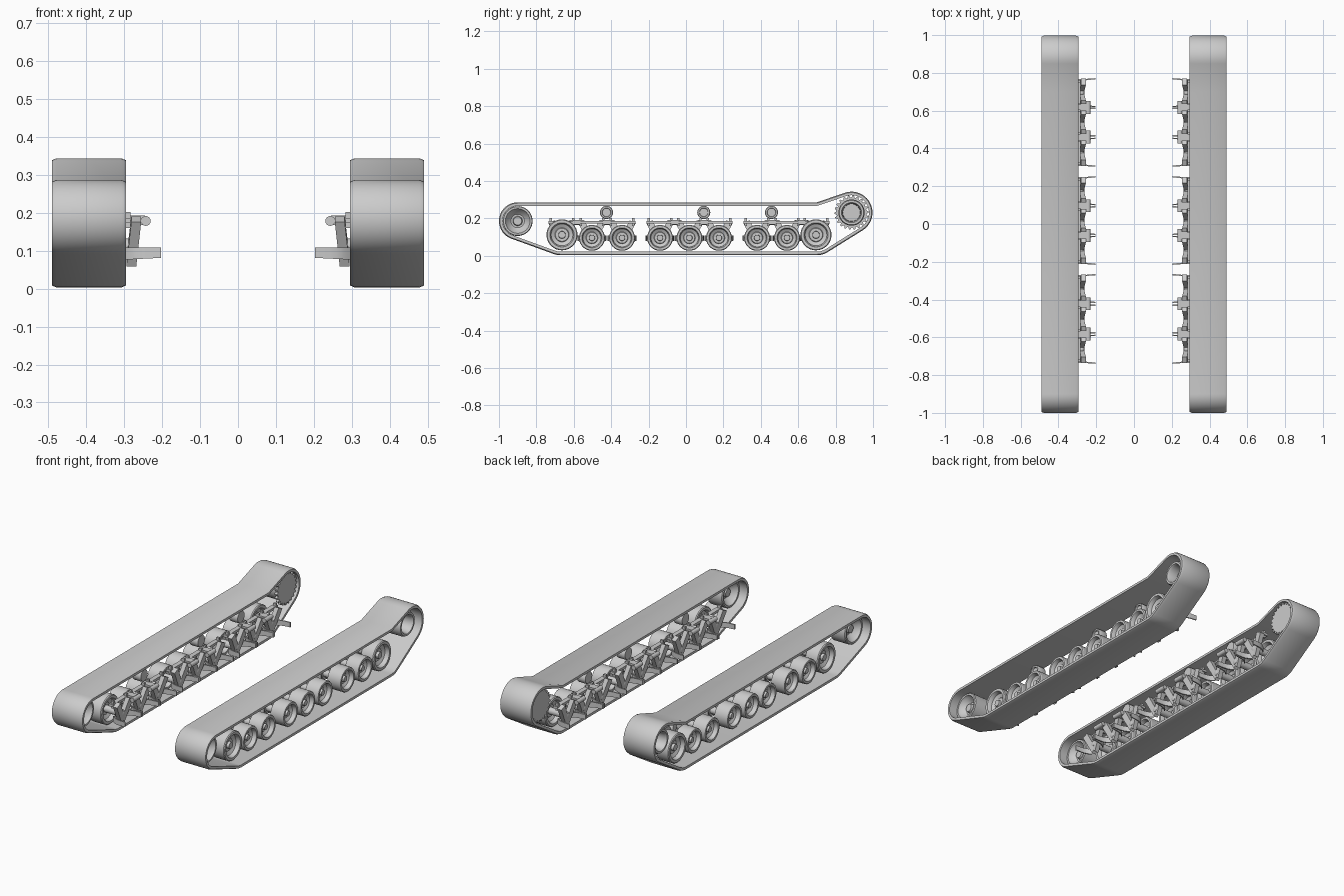
import bpy, bmesh, math
from mathutils import Vector

old = bpy.data.objects.get("Cube")
if old:
    bpy.data.objects.remove(old, do_unlink=True)

grey = bpy.data.materials.new("plain_grey")
grey.use_nodes = True
COL = (0.6, 0.6, 0.6, 1)
grey.diffuse_color = COL
grey.node_tree.nodes["Principled BSDF"].inputs["Base Color"].default_value = COL


def finish(name, bm):
    """Turn a left-hand mesh into an object mirrored to the other side."""
    bmesh.ops.recalc_face_normals(bm, faces=bm.faces[:])
    for f in bm.faces:
        f.smooth = True
    for e in bm.edges:
        e.smooth = e.calc_face_angle(0) < 0.55
    mesh = bpy.data.meshes.new(name)
    bm.to_mesh(mesh)
    bm.free()
    mesh.materials.append(grey)
    ob = bpy.data.objects.new(name, mesh)
    bpy.context.collection.objects.link(ob)
    mod = ob.modifiers.new("mirror", "MIRROR")
    mod.use_mirror_merge = False
    return ob


def skin(bm, rings, closed=False):
    """Join equal vertex rings with quads."""
    rings = [[bm.verts.new(p) for p in r] for r in rings]
    n = len(rings[0])
    last = len(rings) if closed else len(rings) - 1
    for i in range(last):
        a, b = rings[i], rings[(i + 1) % len(rings)]
        for j in range(n):
            k = (j + 1) % n
            bm.faces.new((a[j], a[k], b[k], b[j]))
    if not closed:
        bm.faces.new(rings[0])
        bm.faces.new(rings[-1])


def lathe(bm, y, z, profile, seg=32, tooth=0):
    """Spin (x, radius) points about an axis along x; tooth drops some radii."""
    def ring(x, r):
        pts = []
        for i in range(seg):
            a = math.tau * i / seg
            q = r - (tooth if i % 4 > 1 else 0)
            pts.append((x, y + q * math.cos(a), z + q * math.sin(a)))
        return pts
    skin(bm, [ring(x, r) for x, r in profile])


def prism(bm, pts, shift):
    shift = Vector(shift)
    skin(bm, [[Vector(p) for p in pts], [Vector(p) + shift for p in pts]])


def box(bm, x0, x1, y0, y1, z0, z1):
    prism(bm, [(x0, y0, z0), (x1, y0, z0), (x1, y1, z0), (x0, y1, z0)], (0, 0, z1 - z0))


# Track belt: tangent lines and arcs around circles (y, z, radius)
IDLER, SPROCKET = (-0.9, 0.186, 0.1), (0.885, 0.231, 0.112)
circles = [(-0.67, 0.11, 0.107), (0.7, 0.11, 0.107), SPROCKET, (0.7, 0.286, 0), IDLER]


def tangent_angle(a, b):
    dy, dz = b[0] - a[0], b[1] - a[1]
    return math.atan2(dz, dy) - math.acos((a[2] - b[2]) / math.hypot(dy, dz))


belt = []
for i, c in enumerate(circles):
    a0 = tangent_angle(circles[i - 1], c)
    a1 = tangent_angle(c, circles[(i + 1) % len(circles)])
    turn = (a1 - a0 + math.pi) % math.tau - math.pi
    if c[2] > 0 and turn < 0:
        turn += math.tau
    steps = max(2, int(abs(turn) / 0.14))
    if c[2] == 0:
        belt.append((c, a0 + turn / 2))
    else:
        belt += [(c, a0 + turn * s / steps) for s in range(steps + 1)]

section = [(0.295, 0.005), (0.307, 0), (0.478, 0), (0.49, 0.005), (0.49, 0.019), (0.295, 0.019)]
bm = bmesh.new()
skin(bm, [[(x, c[0] + (c[2] - d) * math.cos(a), c[1] + (c[2] - d) * math.sin(a))
           for x, d in section] for c, a in belt], closed=True)
finish("track_belt", bm)


# Road wheels: dished on both sides, with hub
def wheel(bm, y, z, r):
    half = [(0.028, 0.12), (0.028, 0.22), (0.014, 0.24), (0.014, 0.42), (0.008, 0.46),
            (0.018, 0.7), (0.036, 0.74), (0.042, 0.78), (0.042, 0.95), (0.037, 1)]
    prof = [(0.392 + x, r * k) for x, k in half]
    prof += [(0.392 - x, r * k) for x, k in reversed(half)]
    lathe(bm, y, z, prof)


groups = [(-0.663, -0.503, -0.342), (-0.139, 0.018, 0.176), (0.38, 0.54, 0.695)]
ends = (groups[0][0], groups[2][2])
bm = bmesh.new()
for g in groups:
    for y in g:
        big = y in ends
        wheel(bm, y, 0.112 if big else 0.096, 0.083 if big else 0.069)
finish("road_wheels", bm)

# Axles reach inward through each wheel to a domed cap
bm = bmesh.new()
for g in groups:
    for y in g:
        z = 0.112 if y in ends else 0.096
        lathe(bm, y, z, [(0.262, 0.008), (0.265, 0.015), (0.273, 0.02), (0.37, 0.02)], 20)
finish("wheel_axles", bm)

# Front idler wheel
bm = bmesh.new()
y, z = IDLER[:2]
half = [(0.03, 0.012), (0.03, 0.022), (0.012, 0.026), (0.012, 0.036), (0.034, 0.06),
        (0.05, 0.066), (0.05, 0.076), (0.045, 0.08)]
lathe(bm, y, z, [(0.392 + x, r) for x, r in half] + [(0.392 - x, r) for x, r in reversed(half)], 40)
finish("idler_wheel", bm)

# Rear sprocket: toothed plate with a hollow drum
bm = bmesh.new()
y, z = SPROCKET[:2]
lathe(bm, y, z, [(0.308, 0.092), (0.324, 0.092)], 88, 0.012)
lathe(bm, y, z, [(0.32, 0.07), (0.45, 0.07), (0.462, 0.065), (0.462, 0.054), (0.45, 0.048),
                 (0.4, 0.046), (0.4, 0.01)], 40)
finish("drive_sprocket", bm)

# Return rollers under the upper run
bm = bmesh.new()
for y in (-0.425, 0.095, 0.457):
    lathe(bm, y, 0.232, [(0.3, 0.025), (0.3, 0.032), (0.305, 0.035), (0.35, 0.035),
                         (0.355, 0.032), (0.355, 0.024), (0.347, 0.022), (0.347, 0.005)], 24)
finish("return_rollers", bm)

# Curved guide arms flaring inward either side of each wheel
curve = [(0.297, 0.042), (0.28, 0.056), (0.262, 0.064), (0.24, 0.068), (0.203, 0.07)]
bm = bmesh.new()
for g in groups:
    for y in g:
        for s in (-1, 1):
            skin(bm, [[(x, y + s * d, 0.076 + (0.3 - x) * 0.05), (x, y + s * (d + 0.007), 0.076 + (0.3 - x) * 0.05),
                       (x, y + s * (d + 0.007), 0.108), (x, y + s * d, 0.108)] for x, d in curve])
finish("guide_arms", bm)

# Slanted swing arms from the upper frame down to each axle
bm = bmesh.new()
for g in groups:
    for y in g:
        for s in (-1, 1):
            prism(bm, [(0.268, y + s * 0.012, 0.058), (0.268, y - s * 0.012, 0.085),
                       (0.255, y + s * 0.04, 0.19), (0.255, y + s * 0.074, 0.175)], (0.026, 0, 0))
finish("swing_arms", bm)

# Upper frame bars with small end pins
bm = bmesh.new()
for g in groups:
    for y in g:
        box(bm, 0.283, 0.31, y - 0.072, y + 0.072, 0.172, 0.186)
        for s in (-0.06, 0.06):
            box(bm, 0.283, 0.3, y + s - 0.006, y + s + 0.006, 0.16, 0.202)
finish("frame_bars", bm)

# Pivot cylinders and their brackets between neighbouring wheels
bm = bmesh.new()
for g in groups:
    for a, b in zip(g, g[1:]):
        m = (a + b) / 2
        skin(bm, [[(0.243 + 0.013 * math.cos(t * math.tau / 16), m + d,
                    0.178 + 0.013 * math.sin(t * math.tau / 16)) for t in range(16)]
                  for d in (-0.034, 0.034)])
        box(bm, 0.245, 0.31, m - 0.02, m + 0.02, 0.168, 0.192)
finish("pivot_joints", bm)
